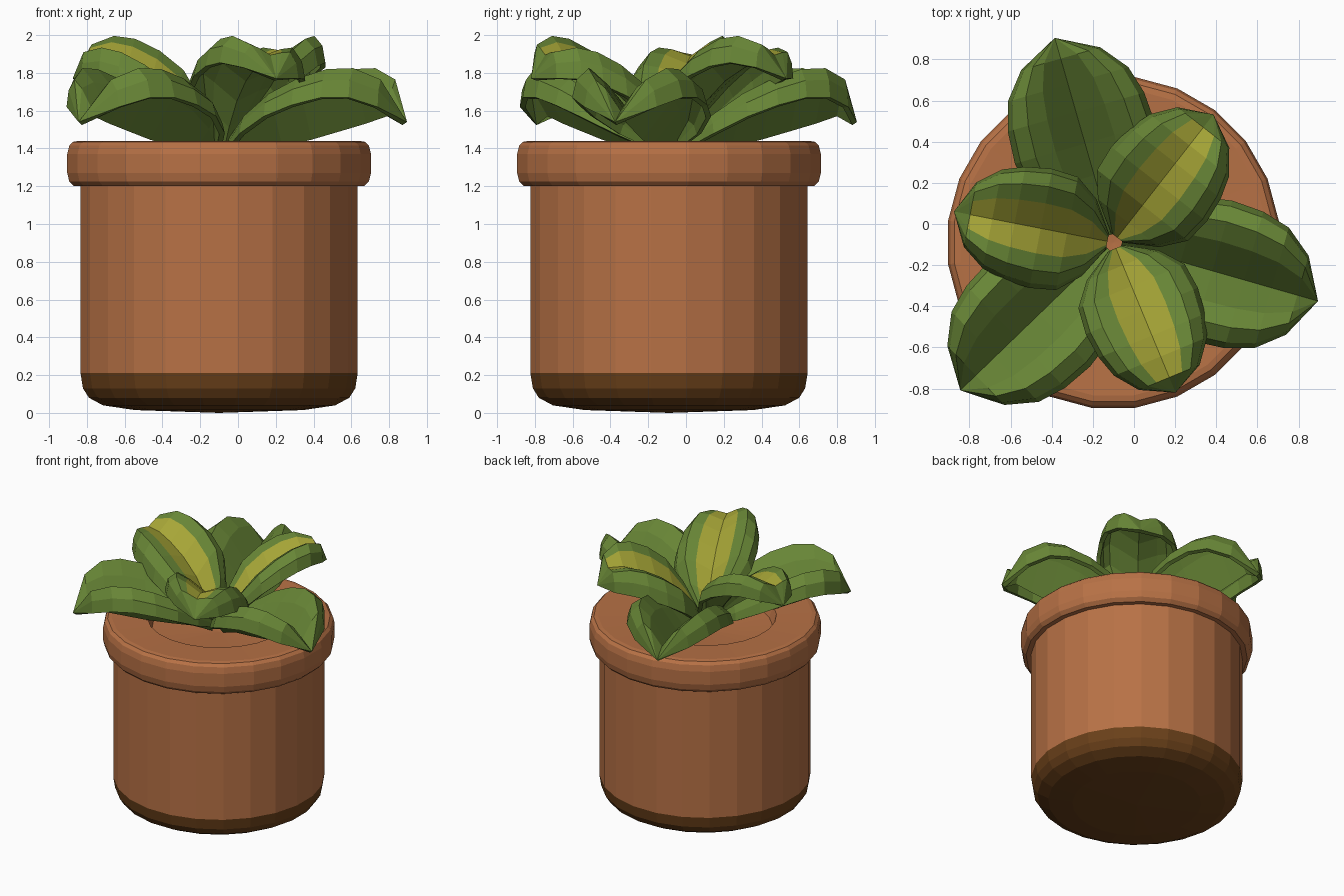
import bpy, bmesh, math
from mathutils import Vector

if "Cube" in bpy.data.objects:
    bpy.data.objects.remove(bpy.data.objects["Cube"])

CX, CY = -0.10, -0.09          # axis of the pot and of the leaf rosette


def material(name, rgb):
    m = bpy.data.materials.new(name)
    m.diffuse_color = (*rgb, 1.0)
    m.use_nodes = True
    m.node_tree.nodes["Principled BSDF"].inputs["Base Color"].default_value = m.diffuse_color
    return m


TERRACOTTA = material("terracotta", (0.475, 0.166, 0.060))
BROWN = material("dark_brown", (0.145, 0.052, 0.010))
YELLOW = material("leaf_yellow", (0.385, 0.38, 0.038))
GREEN = material("leaf_green", (0.138, 0.238, 0.037))


def finish(name, bm, mats):
    mesh = bpy.data.meshes.new(name)
    bm.to_mesh(mesh)
    bm.free()
    for m in mats:
        mesh.materials.append(m)
    ob = bpy.data.objects.new(name, mesh)
    bpy.context.collection.objects.link(ob)
    return ob


# Pot: one lathed profile (radius, height), foot band coloured by height
SIDES = 24
profile = [(0, 0.0), (0.45, 0.015), (0.62, 0.04), (0.695, 0.08), (0.727, 0.13),
           (0.740, 0.21), (0.740, 1.20), (0.775, 1.20), (0.800, 1.225),
           (0.811, 1.27), (0.811, 1.37), (0.800, 1.415), (0.780, 1.435),
           (0.750, 1.44), (0.50, 1.43), (0.47, 1.35), (0, 1.32)]
bm = bmesh.new()
rings = []
for r, z in profile:
    n = SIDES if r else 1
    rings.append([bm.verts.new((CX + r * math.cos(a), CY + r * math.sin(a), z))
                  for a in ((k + 0.5) * math.tau / SIDES for k in range(n))])
for lo, hi in zip(rings, rings[1:]):
    for k in range(SIDES):
        j = (k + 1) % SIDES
        if len(lo) == 1:
            vs = [lo[0], hi[j], hi[k]]
        elif len(hi) == 1:
            vs = [lo[k], lo[j], hi[0]]
        else:
            vs = [lo[k], lo[j], hi[j], hi[k]]
        f = bm.faces.new(vs)
        f.material_index = int(f.calc_center_median().z < 0.21)
finish("pot", bm, [TERRACOTTA, BROWN])

# Leaf rows: distance out, half width, height of midrib, ridge and edge
LOWER = [(0.04, 0.05, 1.36, 1.42, 1.38), (0.18, 0.23, 1.41, 1.57, 1.48),
         (0.34, 0.33, 1.44, 1.69, 1.57), (0.50, 0.355, 1.475, 1.77, 1.63),
         (0.66, 0.345, 1.52, 1.82, 1.67), (0.80, 0.305, 1.56, 1.825, 1.67),
         (0.93, 0.20, 1.60, 1.765, 1.62), (1.035, 0, 1.54, 1.54, 1.54)]
UPPER = [(0.03, 0.04, 1.38, 1.45, 1.40), (0.12, 0.19, 1.53, 1.63, 1.53),
         (0.23, 0.28, 1.67, 1.78, 1.65), (0.36, 0.295, 1.78, 1.88, 1.73),
         (0.49, 0.28, 1.85, 1.945, 1.785), (0.60, 0.245, 1.89, 1.965, 1.81),
         (0.71, 0.16, 1.895, 1.93, 1.80), (0.79, 0, 1.77, 1.77, 1.77)]
COLUMNS = [-1, -0.92, -0.7, -0.42, 0, 0.42, 0.7, 0.92, 1]


def leaf(name, rows, degrees, striped, roll):
    a = math.radians(degrees)
    out = Vector((math.cos(a), math.sin(a), 0))
    side = Vector((-out.y, out.x, 0))
    bm = bmesh.new()
    grid = []
    for u, w, mid, ridge, edge in rows:
        heights = {0: mid, 0.42: mid + 0.72 * (ridge - mid), 0.7: ridge,
                   0.92: ridge - 0.4 * (ridge - edge), 1: edge}
        grid.append([bm.verts.new(Vector((CX, CY, heights[abs(s)] - roll * s * w))
                                  + out * u + side * (s * w))
                     for s in (COLUMNS if w else [0])])
    for i, (near, far) in enumerate(zip(grid, grid[1:])):
        for j in range(len(COLUMNS) - 1):
            if len(far) == 1:
                vs = [near[j], far[0], near[j + 1]]
            else:
                vs = [near[j], far[j], far[j + 1], near[j + 1]]
            f = bm.faces.new(vs)
            # yellow stripe beside the midrib, stopping short of the folded tip
            inner = abs(COLUMNS[j] + COLUMNS[j + 1]) < 0.5
            f.material_index = 0 if striped and inner and i < len(rows) - 2 else 1
    ob = finish(name, bm, [YELLOW, GREEN])
    mod = ob.modifiers.new("thickness", "SOLIDIFY")
    mod.thickness = 0.03
    mod.offset = -1
    mod.material_offset = 1        # underside is always green
    mod.material_offset_rim = 1


for k, (low, high) in enumerate([(-16, 52), (106, 169), (224, 292.5)], 1):
    leaf(f"lower_leaf_{k}", LOWER, low, False, 0)
    leaf(f"upper_leaf_{k}", UPPER, high, True, 0.18)
